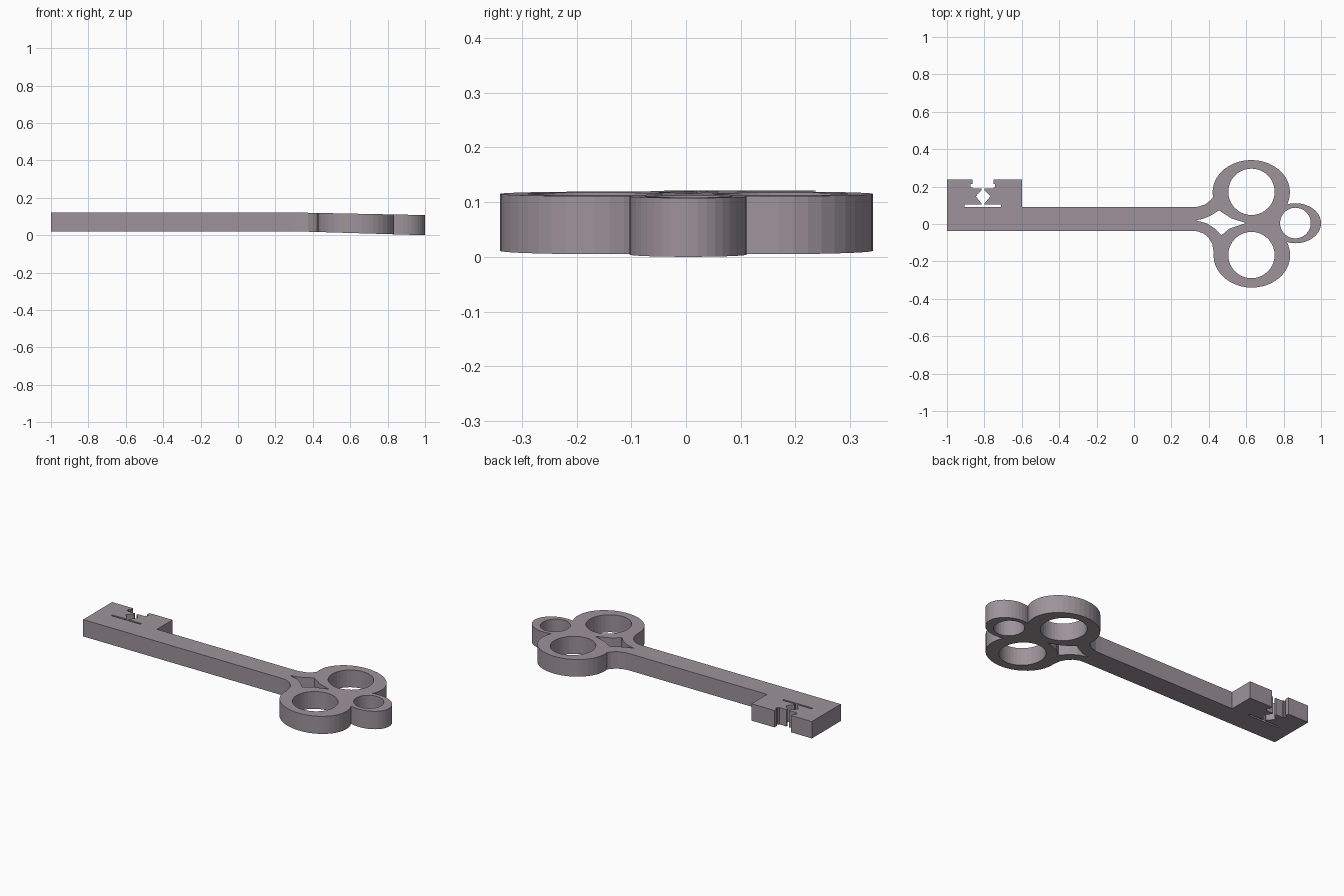
import bpy, bmesh
from math import sin, cos, pi

cube = bpy.data.objects.get("Cube")
if cube:
    bpy.data.objects.remove(cube)

LOW, HIGH = 0.02, 0.121

metal = bpy.data.materials.new("warm grey metal")
metal.use_nodes = True
color = (0.34, 0.295, 0.325, 1)
metal.diffuse_color = color
metal.node_tree.nodes["Principled BSDF"].inputs["Base Color"].default_value = color


def prism(name, points, low=LOW, high=HIGH):
    """Upright prism over a counter-clockwise outline."""
    bm = bmesh.new()
    face = bm.faces.new([bm.verts.new((x, y, low)) for x, y in points])
    top = bmesh.ops.extrude_face_region(bm, geom=[face])["geom"]
    for v in top:
        if isinstance(v, bmesh.types.BMVert):
            v.co.z = high
    bmesh.ops.recalc_face_normals(bm, faces=bm.faces)
    mesh = bpy.data.meshes.new(name)
    bm.to_mesh(mesh)
    bm.free()
    mesh.materials.append(metal)
    obj = bpy.data.objects.new(name, mesh)
    bpy.context.collection.objects.link(obj)
    return obj


def ellipse(x, y, rx, ry, n=40):
    return [(x + rx * cos(2 * pi * i / n), y + ry * sin(2 * pi * i / n)) for i in range(n)]


def rect(x0, x1, y0, y1):
    return [(x0, y0), (x1, y0), (x1, y1), (x0, y1)]


def combine(target, other, operation):
    mod = target.modifiers.new(operation, "BOOLEAN")
    mod.operation, mod.solver, mod.object = operation, "EXACT", other
    bpy.context.view_layer.update()
    graph = bpy.context.evaluated_depsgraph_get()
    mesh = bpy.data.meshes.new_from_object(target.evaluated_get(graph))
    target.modifiers.clear()
    target.data = mesh
    bpy.data.objects.remove(other)


# Shaft with the bit block at its end
key = prism("key", [(-1, -0.037), (0.34, -0.037), (0.34, 0.09), (-0.6, 0.09),
                    (-0.6, 0.237), (-1, 0.237)])

# Flared neck, three bow lobes and the web between them
solids = {
    "neck": [(0.3, -0.037), (0.34, -0.039), (0.375, -0.052), (0.4, -0.075), (0.418, -0.105),
             (0.426, -0.15), (0.62, -0.15), (0.62, 0.15), (0.426, 0.15), (0.41, 0.127),
             (0.38, 0.104), (0.34, 0.092), (0.3, 0.09)],
    "back_lobe": ellipse(0.627, 0.17, 0.207, 0.172),
    "front_lobe": ellipse(0.63, -0.167, 0.205, 0.173),
    "tip_lobe": ellipse(0.863, 0.004, 0.137, 0.107),
    "web": rect(0.6, 0.8, -0.07, 0.08),
}
for name, outline in solids.items():
    combine(key, prism(name, outline), "UNION")

# Round holes, pointed neck opening and the cuts in the bit
cuts = {
    "back_hole": ellipse(0.628, 0.172, 0.124, 0.124),
    "front_hole": ellipse(0.628, -0.166, 0.124, 0.124),
    "tip_hole": ellipse(0.863, 0.005, 0.082, 0.082),
    "neck_opening": [(0.33, 0.02), (0.39, 0.003), (0.43, -0.023), (0.468, -0.06), (0.51, -0.025),
                     (0.6, 0.005), (0.52, 0.03), (0.455, 0.073), (0.41, 0.045), (0.37, 0.028)],
    "bit_mouth": rect(-0.863, -0.752, 0.19, 0.3),
    "bit_undercut": rect(-0.873, -0.742, 0.196, 0.214),
    "bit_channel": rect(-0.816, -0.798, 0.097, 0.2),
    "bit_diamond": [(-0.807, 0.1), (-0.768, 0.148), (-0.807, 0.19), (-0.846, 0.148)],
    "bit_slot": rect(-0.905, -0.71, 0.092, 0.103),
}
for name, outline in cuts.items():
    combine(key, prism(name, outline, LOW - 0.1, HIGH + 0.1), "DIFFERENCE")

# The bow droops slightly towards its tip
for v in key.data.vertices:
    slope = 0.03 if v.co.z < 0.07 else 0.02
    v.co.z -= slope * max(0, v.co.x - 0.333)
key.data.update()
